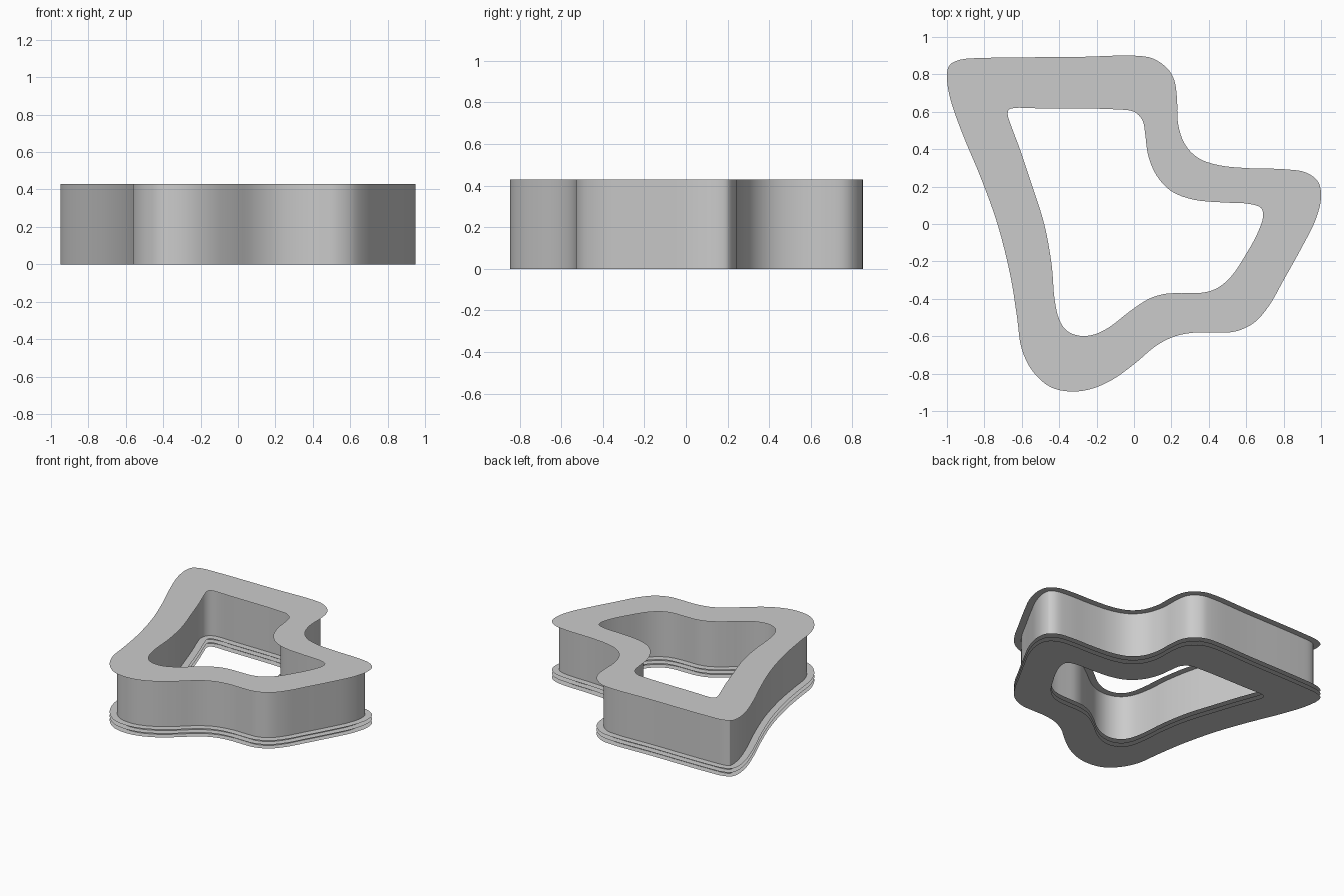
import bpy, bmesh
from mathutils import Vector

if "Cube" in bpy.data.objects:
    bpy.data.objects.remove(bpy.data.objects["Cube"])

HEIGHT = 0.43
LIP = 0.05                       # how far the flanges overhang the walls
BASE_LEVELS = (0.0, 0.03, 0.06)  # stacked flanges at the foot

# Control points, both loops clockwise seen from above
OUTER = [(-1.0, .80), (-.985, .85), (-.93, .878), (-.80, .888), (-.3, .893),
         (0, .90), (.10, .885), (.18, .83), (.215, .77), (.23, .67), (.235, .54),
         (.27, .43), (.34, .355), (.45, .315), (.62, .298), (.80, .293),
         (.92, .275), (.985, .225), (1.0, .14), (.97, .02), (.90, -.12),
         (.80, -.30), (.72, -.44), (.64, -.53), (.54, -.575), (.44, -.58),
         (.33, -.58), (.22, -.60), (.12, -.65), (0, -.75), (-.12, -.835),
         (-.24, -.885), (-.35, -.895), (-.45, -.87), (-.54, -.79), (-.60, -.67),
         (-.625, -.50), (-.66, -.28), (-.73, 0), (-.82, .25), (-.92, .49),
         (-.985, .68)]
INNER = [(-.675, .585), (-.67, .61), (-.64, .62), (-.5, .618), (-.1, .613),
         (0, .60), (.045, .555), (.06, .48), (.075, .37), (.12, .26), (.2, .175),
         (.32, .13), (.48, .115), (.62, .107), (.68, .085), (.69, .04),
         (.66, -.05), (.60, -.16), (.52, -.28), (.45, -.34), (.38, -.365),
         (.28, -.37), (.17, -.373), (.08, -.40), (-.02, -.465), (-.13, -.55),
         (-.21, -.59), (-.29, -.598), (-.36, -.57), (-.40, -.51), (-.425, -.4),
         (-.44, -.22), (-.48, 0), (-.55, .22), (-.61, .40), (-.655, .52)]


def smooth_loop(points, steps=4):
    """Closed centripetal Catmull-Rom curve through the points."""
    p = [Vector(q) for q in points]
    out = []
    for i in range(len(p)):
        a, b, c, d = (p[(i + k) % len(p)] for k in (-1, 0, 1, 2))
        t0 = 0
        t1 = t0 + (b - a).length ** .5
        t2 = t1 + (c - b).length ** .5
        t3 = t2 + (d - c).length ** .5
        for s in range(steps):
            t = t1 + (t2 - t1) * s / steps
            a1 = a.lerp(b, t / t1)
            a2 = b.lerp(c, (t - t1) / (t2 - t1))
            a3 = c.lerp(d, (t - t2) / (t3 - t2))
            b1 = a1.lerp(a2, t / t2)
            b2 = a2.lerp(a3, (t - t1) / (t3 - t1))
            out.append(b1.lerp(b2, (t - t1) / (t2 - t1)))
    return out


def offset_loop(loop, dist):
    """Shift a loop sideways; positive is to the left of travel."""
    out = []
    for i, p in enumerate(loop):
        t = (loop[(i + 1) % len(loop)] - loop[i - 1]).normalized()
        out.append(p + dist * Vector((-t.y, t.x)))
    return out


def finish(bm, name):
    mesh = bpy.data.meshes.new(name)
    bm.to_mesh(mesh)
    bm.free()
    obj = bpy.data.objects.new(name, mesh)
    bpy.context.collection.objects.link(obj)
    return obj


def ring_sheet(name, z, normal_z):
    """Thin flat ring between the outer and inner outline."""
    bm = bmesh.new()
    edges = []
    for loop in (outer, inner):
        v = [bm.verts.new((p.x, p.y, z)) for p in loop]
        edges += [bm.edges.new((v[i - 1], v[i])) for i in range(len(v))]
    bmesh.ops.triangle_fill(bm, use_beauty=True, edges=edges, normal=(0, 0, normal_z))
    for f in bm.faces:
        f.normal_update()
        if f.normal.z * normal_z < 0:
            f.normal_flip()
    return finish(bm, name)


def wall(name, loop, flip):
    """Upright band along a loop."""
    bm = bmesh.new()
    low = [bm.verts.new((p.x, p.y, 0)) for p in loop]
    top = [bm.verts.new((p.x, p.y, HEIGHT)) for p in loop]
    for i in range(len(loop)):
        quad = [low[i - 1], top[i - 1], top[i], low[i]]
        f = bm.faces.new(quad[::-1] if flip else quad)
        f.smooth = True
    return finish(bm, name)


outer, inner = smooth_loop(OUTER), smooth_loop(INNER)

# Walls set back from the flange edges
wall("outer_wall", offset_loop(outer, -LIP), False)
wall("inner_wall", offset_loop(inner, LIP), True)

# Top plate and stacked base flanges
ring_sheet("top_plate", HEIGHT, 1)
for n, z in enumerate(BASE_LEVELS):
    ring_sheet(f"base_flange_{n + 1}", z, -1 if n == 0 else 1)
